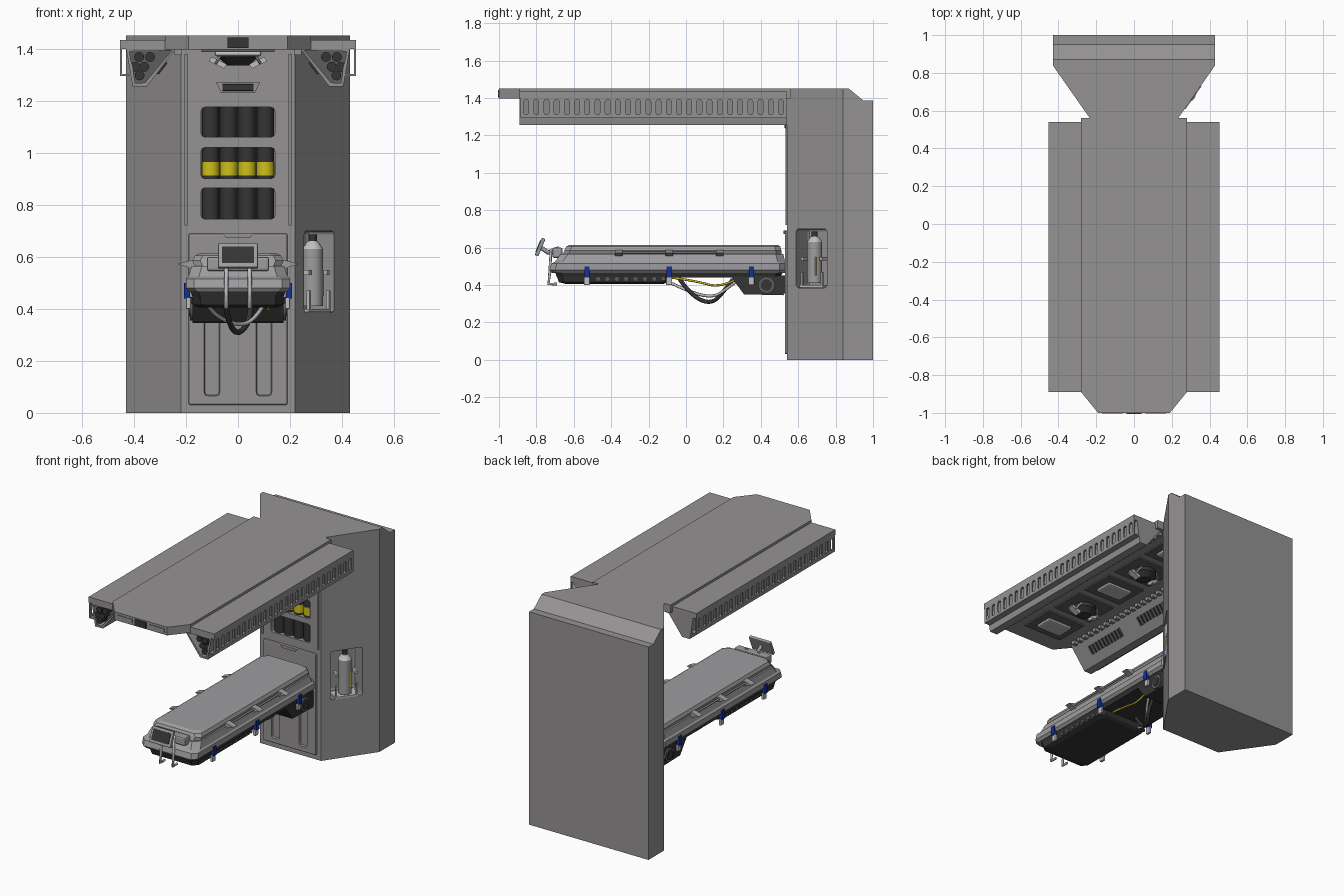
import bpy, bmesh, math
from mathutils import Vector, Matrix

if "Cube" in bpy.data.objects:
    bpy.data.objects.remove(bpy.data.objects["Cube"])

def mat(name, r, g, b):
    m = bpy.data.materials.new(name)
    m.diffuse_color = (r, g, b, 1)
    m.use_nodes = True
    m.node_tree.nodes["Principled BSDF"].inputs["Base Color"].default_value = m.diffuse_color
    return m

GREY = mat("panel_grey", .30, .29, .29)
BED = mat("bed_grey", .34, .34, .35)
LIGHT = mat("light_grey", .52, .52, .52)
MID = mat("mid_grey", .11, .11, .11)
DARK = mat("dark_grey", .035, .035, .035)
YELLOW = mat("yellow", .62, .53, .01)
BLUE = mat("blue", .006, .03, .32)
smooth = []

def finish(name, bm, m, mirror=False, shade=False):
    bmesh.ops.recalc_face_normals(bm, faces=bm.faces)
    me = bpy.data.meshes.new(name)
    bm.to_mesh(me)
    bm.free()
    me.materials.append(m)
    o = bpy.data.objects.new(name, me)
    bpy.context.collection.objects.link(o)
    if mirror:
        o.modifiers.new("Mirror", 'MIRROR')
    if shade:
        smooth.append(o)
    return o

def prism(name, pts, axis, a, b, m, mirror=False):
    """Extrude a 2D outline along an axis from a to b."""
    put = {'x': lambda p, t: (t, *p), 'y': lambda p, t: (p[0], t, p[1]), 'z': lambda p, t: (*p, t)}[axis]
    bm = bmesh.new()
    f = bm.faces.new([bm.verts.new(put(p, a)) for p in pts])
    d = Vector(put((0, 0), b - a))
    ext = bmesh.ops.extrude_face_region(bm, geom=[f])['geom']
    bmesh.ops.translate(bm, vec=d, verts=[v for v in ext if isinstance(v, bmesh.types.BMVert)])
    if len(bm.faces) < len(pts) + 2:
        bmesh.ops.holes_fill(bm, edges=bm.edges)
    return finish(name, bm, m, mirror)

def box(name, x, y, z, m, bevel=0, mirror=False, mx=None):
    bm = bmesh.new()
    bmesh.ops.create_cube(bm, size=1)
    for v in bm.verts:
        v.co = [(r[0] + r[1]) / 2 + c * (r[1] - r[0]) for c, r in zip(v.co, (x, y, z))]
    if bevel:
        bmesh.ops.bevel(bm, geom=bm.edges[:], offset=bevel, segments=2, affect='EDGES', profile=.5)
    if mx:
        bm.transform(mx)
    return finish(name, bm, m, mirror)

def cyl(name, p, q, r, m, r2=None, n=20, mirror=False):
    p, q = Vector(p), Vector(q)
    bm = bmesh.new()
    bmesh.ops.create_cone(bm, cap_ends=True, segments=n, radius1=r, radius2=r if r2 is None else r2, depth=(q - p).length)
    bm.transform(Matrix.Translation((p + q) / 2) @ (q - p).to_track_quat('Z', 'Y').to_matrix().to_4x4())
    return finish(name, bm, m, mirror, True)

def loft(name, levels, m):
    """Stack chamfered rectangles: (z, half width, y0, y1, chamfer)."""
    bm = bmesh.new()
    rings = []
    for z, w, y0, y1, c in levels:
        pts = [(-w, y0 + c), (-w + c, y0), (w - c, y0), (w, y0 + c), (w, y1 - c), (w - c, y1), (-w + c, y1), (-w, y1 - c)]
        rings.append([bm.verts.new((*p, z)) for p in pts])
    for a, b in zip(rings, rings[1:]):
        for i in range(8):
            bm.faces.new((a[i], a[(i + 1) % 8], b[(i + 1) % 8], b[i]))
    bm.faces.new(rings[0])
    bm.faces.new(rings[-1])
    return finish(name, bm, m)

def tube(name, pts, r, m, mirror=False, curved=True):
    cu = bpy.data.curves.new(name, 'CURVE')
    cu.dimensions = '3D'
    cu.bevel_depth, cu.bevel_resolution, cu.use_fill_caps = r, 2, True
    s = cu.splines.new('NURBS' if curved else 'POLY')
    s.points.add(len(pts) - 1)
    for sp, p in zip(s.points, pts):
        sp.co = (*p, 1)
    if curved:
        s.use_endpoint_u, s.order_u = True, 3
    cu.materials.append(m)
    o = bpy.data.objects.new(name, cu)
    bpy.context.collection.objects.link(o)
    if mirror:
        o.modifiers.new("Mirror", 'MIRROR')

def cut(o, cutters):
    for c in cutters:
        md = o.modifiers.new("Cut", 'BOOLEAN')
        md.object, md.solver = c, 'EXACT'
        bpy.context.view_layer.objects.active = o
        bpy.ops.object.modifier_apply(modifier=md.name)
        bpy.data.objects.remove(c)

# --- column with stepped top, bottle bays and side niche
column = prism("column", [(-.22, .54), (.22, .54), (.43, .84), (.43, 1), (-.43, 1), (-.43, .84)], 'z', 0, 1.45, GREY)
top = prism("cut_top", [(.87, 1.4501), (.95, 1.385), (1.1, 1.385), (1.1, 1.6), (.87, 1.6)], 'x', -1, 1, GREY)
bays = [(.745, .865), (.9, 1.02), (1.06, 1.175)]
slant = math.atan2(.30, .21)
niche = Matrix.Translation((.312, .671, 0)) @ Matrix.Rotation(slant, 4, 'Z')
cut(column, [top, box("cut_niche", (-.1, .1), (-.1, .12), (.385, .70), GREY, .015, mx=niche)]
    + [box("cut_bay", (-.142, .142), (.48, .62), b, GREY, .015) for b in bays])
for i, (z0, z1) in enumerate(bays):
    box("bay_back", (-.142, .142), (.612, .62), (z0, z1), DARK)
    for x in (-.105, -.035, .035, .105):
        cyl("bottle", (x, .583, z0), (x, .583, z1), .033, DARK)
        if i == 1:
            cyl("bottle_band", (x, .583, z0 + .012), (x, .583, z0 + .065), .0345, YELLOW)

# --- column front details
door = box("lower_door", (-.19, .19), (.528, .56), (.03, .69), GREY, .008)
cut(door, [box("cut_groove", (s * .1 - .03, s * .1 + .03), (.5, .545), (.065, .46), GREY, .014) for s in (-1, 1)])
prism("door_tab", [(-.06, .69), (-.045, .672), (.045, .672), (.06, .69)], 'y', .52, .54, GREY)
prism("vent_surround", [(-.085, 1.27), (-.065, 1.23), (.065, 1.23), (.085, 1.27)], 'y', .533, .545, GREY)
box("vent", (-.06, .06), (.527, .54), (1.237, 1.264), DARK, .004)
box("column_strip", (.195, .205), (.533, .545), (.72, 1.38), GREY, mirror=True)

# --- extinguisher in the niche
cx, cy = .287, .688
cyl("extinguisher", (cx, cy, .41), (cx, cy, .63), .04, BED)
cyl("extinguisher_neck", (cx, cy, .63), (cx, cy, .66), .04, LIGHT, .02)
cyl("extinguisher_valve", (cx, cy, .66), (cx, cy, .685), .016, DARK)
box("extinguisher_label", (.0, .03), (-.002, .012), (.45, .55), YELLOW, mx=niche)
box("niche_tray", (-.075, .075), (-.004, .09), (.387, .40), LIGHT, mx=niche)
for s in (-1, 1):
    box("niche_post", (s * .065 - .005, s * .065 + .005), (-.003, .01), (.387, .47), LIGHT, mx=niche)
    box("niche_clip", (s * .06 - .008, s * .06 + .008), (.0, .05), (.53, .55), LIGHT, mx=niche)

# --- canopy
prism("canopy_deck", [(-.28, .56), (-.28, -.89), (-.19, -1), (.19, -1), (.28, -.89), (.28, .56)], 'z', 1.397, 1.45, GREY)
box("canopy_wing", (.275, .453), (-.89, .54), (1.398, 1.434), GREY, mirror=True)
box("front_latch", (-.04, .04), (-1.006, -.99), (1.402, 1.442), DARK)
box("front_trim", (.06, .17), (-1.004, -.99), (1.41, 1.435), GREY, mirror=True)

# side housings with an open front full of pipes
housing = prism("side_housing", [(.43, 1.40), (.405, 1.255), (.35, 1.255), (.24, 1.40)], 'y', -.89, .54, GREY, True)
bm = bmesh.new()
bm.from_mesh(housing.data)
housing.data.materials.append(MID)
front = [f for f in bm.faces if f.calc_center_median().y < -.88]
bmesh.ops.inset_region(bm, faces=front, thickness=.016)
ext = bmesh.ops.extrude_face_region(bm, geom=front)['geom']
bmesh.ops.translate(bm, vec=(0, .06, 0), verts=[v for v in ext if isinstance(v, bmesh.types.BMVert)])
bmesh.ops.delete(bm, geom=[f for f in front if f.is_valid], context='FACES')
for f in bm.faces:
    if abs(f.calc_center_median().y + .83) < .01 and abs(f.normal.y) > .9:
        f.material_index = 1
bmesh.ops.recalc_face_normals(bm, faces=bm.faces)
bm.to_mesh(housing.data)
bm.free()
for x, z in ((.338, 1.368), (.38, 1.368), (.36, 1.33), (.395, 1.33), (.378, 1.297)):
    cyl("pipe", (x, -.885, z), (x, -.82, z), .019, DARK, mirror=True, n=12)

# slotted skirts along the housings
skirt = box("slotted_skirt", (.445, .453), (-.885, .54), (1.30, 1.40), GREY)
for i in range(26):
    y = -.855 + i * .0545
    cut(skirt, [box("cut_slot", (.43, .47), (y - .013, y + .013), (1.312, 1.39), GREY, .009)])
skirt.modifiers.new("Mirror", 'MIRROR')
box("skirt_lip", (.41, .453), (-.885, .54), (1.294, 1.302), GREY, mirror=True)

# grilles on the sloping inner faces, teeth along the corner
slope = Matrix.Translation((.295, 0, 1.3275)) @ Matrix.Rotation(math.atan2(-.145, .11), 4, 'Y').inverted()
slope = Matrix.Translation((.295, 0, 1.3275)) @ Matrix.Rotation(math.atan2(.145, .11), 4, 'Y')
for y in (-.62, -.16, .3):
    box("inner_grille", (-.03, .03), (y - .15, y + .15), (-.004, .004), MID, mirror=True, mx=slope)
    for k in range(10):
        t = y - .135 + k * .03
        box("grille_slat", (-.027, .027), (t - .005, t + .005), (-.009, .004), DARK, mirror=True, mx=slope)
for i in range(28):
    box("corner_tooth", (.215, .245), (-.85 + i * .05, -.825 + i * .05), (1.375, 1.40), GREY, mirror=True)

# underside lamps and hanging heads
for i in range(5):
    y = -.76 + i * .285
    box("ceiling_panel", (-.14, .14), (y - .115, y + .115), (1.388, 1.40), MID)
    if i % 2 == 0:
        box("ceiling_lamp", (-.09, .09), (y - .06, y + .06), (1.37, 1.392), LIGHT, .01)
    else:
        cyl("head_base", (0, y, 1.365), (0, y, 1.39), .075, DARK)
        cyl("head_dome", (0, y, 1.335), (0, y, 1.365), .04, DARK, .075)
        arm = Matrix.Translation((.075, y, 1.345)) @ Matrix.Rotation(-.45, 4, 'Y')
        box("head_arm", (-.03, .035), (-.02, .02), (-.01, .01), LIGHT, mirror=True, mx=arm)
        tube("head_strut", [(.06, y - .05, 1.385), (.085, y - .03, 1.345), (.085, y + .03, 1.345), (.06, y + .05, 1.385)], .005, LIGHT, True, False)

# --- bed body
loft("bed_frame", [(.465, .185, -.72, .53, .03), (.48, .2, -.73, .53, .03), (.515, .2, -.72, .53, .03),
                   (.525, .19, -.70, .53, .04), (.565, .178, -.67, .52, .04)], BED)
loft("mattress", [(.56, .165, -.66, .51, .03), (.585, .175, -.65, .51, .03), (.605, .165, -.64, .505, .03), (.615, .145, -.62, .49, .03)], BED)
loft("bed_tray", [(.44, .172, -.69, .5, .03), (.468, .183, -.70, .52, .03)], DARK)
loft("front_tray", [(.405, .15, -.64, -.12, .03), (.415, .172, -.68, -.1, .03), (.445, .178, -.69, -.08, .03)], DARK)
prism("drive_block", [(.24, .445), (.31, .35), (.52, .345), (.53, .36), (.53, .45)], 'x', -.175, .175, DARK)
cyl("drive_hub", (.165, .43, .40), (.185, .43, .40), .045, MID, mirror=True)
cyl("drive_hub_cap", (.18, .43, .40), (.19, .43, .40), .03, DARK, mirror=True)
for i in range(8):
    cyl("tray_stud", (.17, -.47 + i * .05, .432), (.181, -.47 + i * .05, .432), .011, MID, n=8, mirror=True)

# bed rails, lugs, blue straps with clips
tube("bed_rail", [(.188, -.36, .575), (.188, .19, .575)], .006, BED, True, False)
for y in (-.36, -.09, .18):
    prism("rail_lug", [(.165, .59), (.2, .582), (.232, .572), (.2, .562), (.165, .548)], 'y', y - .02, y + .02, BED, True)
for y in (-.53, -.09, .35):
    box("strap", (.185, .207), (y - .014, y + .014), (.44, .50), BLUE, mirror=True)
    box("strap_clip", (.182, .2), (y - .016, y + .016), (.40, .442), LIGHT, .004, True)

# foot-end handles and screen
tube("foot_handle", [(.045, -.69, .405), (.045, -.735, .405), (.045, -.728, .47), (.045, -.722, .585), (.045, -.68, .6)], .008, LIGHT, True, False)
box("foot_bracket", (-.12, .12), (-.715, -.66), (.545, .60), BED, .01)
tilt = Matrix.Translation((0, -.78, .603)) @ Matrix.Rotation(-.4, 4, 'X')
box("screen_frame", (-.077, .077), (-.01, .01), (-.05, .05), BED, .005, mx=tilt)
box("screen", (-.062, .062), (-.0135, 0), (-.034, .034), DARK, mx=tilt)
tube("screen_arm", [(0, -.775, .6), (0, -.74, .575), (0, -.70, .575)], .012, BED, curved=False)

# cables under the bed
tube("dark_cable", [(-.05, -.04, .44), (-.04, .02, .35), (0, .13, .295), (.05, .2, .36), (.05, .25, .43)], .011, DARK)
tube("grey_cable", [(-.12, -.1, .42), (-.09, .0, .37), (.02, .14, .33), (.08, .22, .38), (.1, .27, .42)], .008, LIGHT)
tube("yellow_cable", [(.1, -.08, .44), (.11, .06, .42), (.12, .18, .385), (.12, .27, .43)], .006, YELLOW)

# --- smooth the round parts
bpy.ops.object.select_all(action='DESELECT')
for o in smooth:
    o.select_set(True)
bpy.context.view_layer.objects.active = smooth[0]
bpy.ops.object.shade_smooth_by_angle(angle=math.radians(35))
